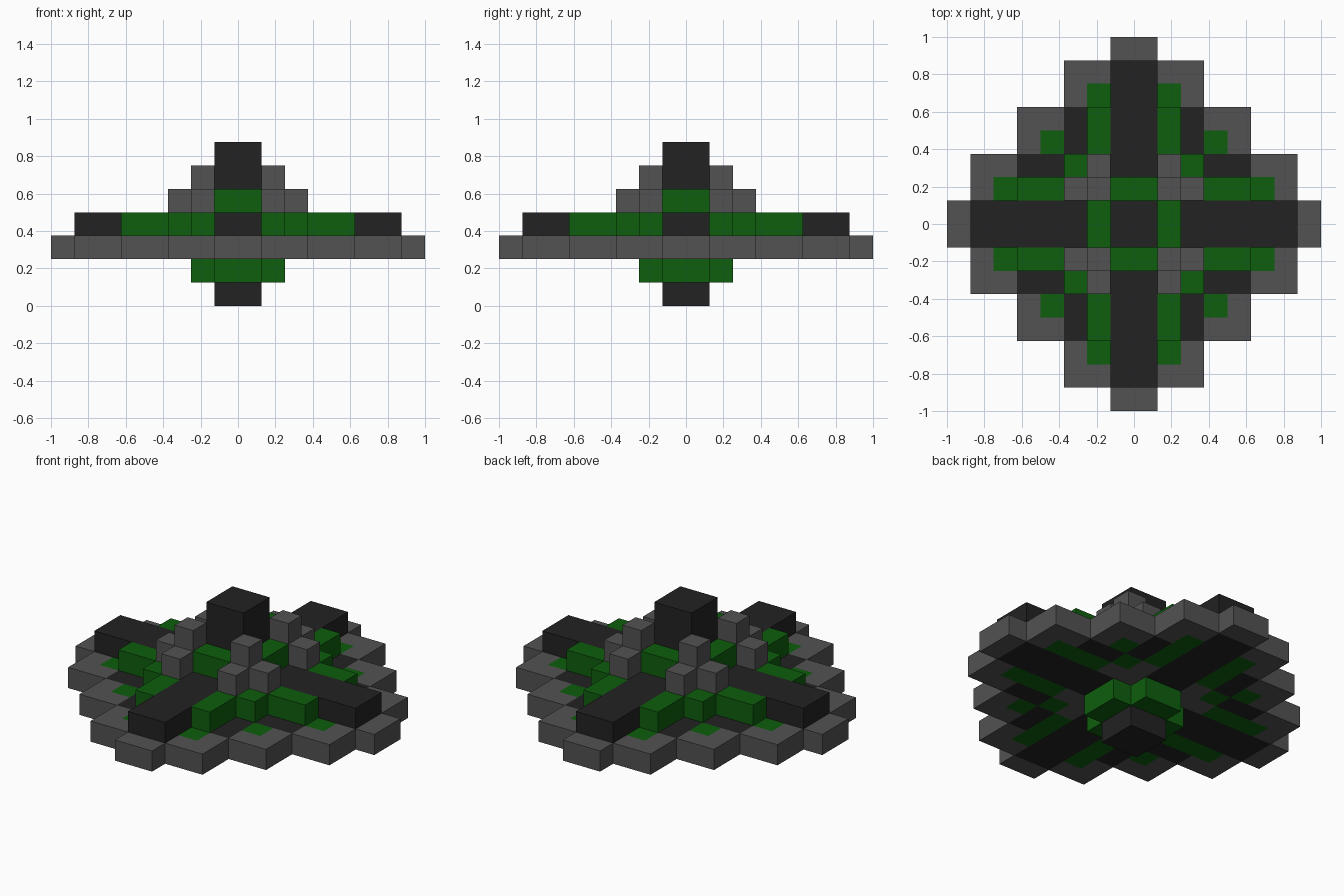
import bpy, bmesh

if "Cube" in bpy.data.objects:
    bpy.data.objects.remove(bpy.data.objects["Cube"])

U = 0.125  # one block of the model's grid


def material(name, rgb):
    m = bpy.data.materials.new(name)
    m.diffuse_color = (*rgb, 1)
    m.use_nodes = True
    m.node_tree.nodes["Principled BSDF"].inputs["Base Color"].default_value = m.diffuse_color
    return m


GREY = material("stone grey", (0.085, 0.085, 0.085))
BLACK = material("charcoal black", (0.016, 0.016, 0.016))
GREEN = material("deep green", (0.0044, 0.112, 0.0044))


def finish(name, bm, mats):
    bmesh.ops.recalc_face_normals(bm, faces=bm.faces)
    mesh = bpy.data.meshes.new(name)
    bm.to_mesh(mesh)
    bm.free()
    for m in mats:
        mesh.materials.append(m)
    bpy.context.collection.objects.link(bpy.data.objects.new(name, mesh))


def add_box(bm, x0, x1, y0, y1, z0, z1):
    verts = bmesh.ops.create_cube(bm, size=1)["verts"]
    for v in verts:
        v.co = ((x1 if v.co.x > 0 else x0) * U,
                (y1 if v.co.y > 0 else y0) * U,
                (z1 if v.co.z > 0 else z0) * U)


def part(name, mat, boxes):
    """Boxes in grid units, repeated by mirroring in x, in y and across the diagonal."""
    copies = set()
    for x0, x1, y0, y1, z0, z1 in boxes:
        for a in ((x0, x1, y0, y1), (y0, y1, x0, x1)):
            for sx in (1, -1):
                for sy in (1, -1):
                    xs = sorted((a[0] * sx, a[1] * sx))
                    ys = sorted((a[2] * sy, a[3] * sy))
                    copies.add((*xs, *ys, z0, z1))
    bm = bmesh.new()
    for c in sorted(copies):
        add_box(bm, *c)
    finish(name, bm, [mat])


# Stepped disc: one quarter of its colour plan (K black, G grey, N green)
PLAN = ["KKKKKKKG",
        "KGGNNNG",
        "KGNKKGG",
        "KNKNG",
        "KNKGG",
        "KNG",
        "KGG",
        "G"]


def cell(i, j):
    i, j = (i if i >= 0 else -1 - i), (j if j >= 0 else -1 - j)
    return PLAN[j][i] if j < 8 and i < len(PLAN[j]) else None


bm = bmesh.new()
for i in range(-8, 8):
    for j in range(-8, 8):
        c = cell(i, j)
        if not c:
            continue
        ring = [(i, j), (i + 1, j), (i + 1, j + 1), (i, j + 1)]
        quads = [[(x, y, z) for x, y in ring] for z in (2, 3)]
        # side walls only where the disc ends
        for k, (di, dj) in enumerate(((0, -1), (1, 0), (0, 1), (-1, 0))):
            if not cell(i + di, j + dj):
                p, q = ring[k], ring[(k + 1) % 4]
                quads.append([(*p, 2), (*q, 2), (*q, 3), (*p, 3)])
        for quad in quads:
            f = bm.faces.new([bm.verts.new([n * U for n in p]) for p in quad])
            f.material_index = "GKN".index(c)
bmesh.ops.remove_doubles(bm, verts=bm.verts, dist=0.001)
finish("stepped_disc", bm, [GREY, BLACK, GREEN])

# Underside
part("bottom_foot", BLACK, [(-1, 1, -1, 1, 0, 1)])
part("lower_cross", GREEN, [(-1, 1, -1, 1, 1, 2), (1, 2, -1, 1, 1, 2)])

# Raised arms and centre tower
part("arms", BLACK, [(1, 7, -1, 1, 3, 4)])
part("tower", BLACK, [(-1, 1, -1, 1, 3, 7)])

# Green trim beside the arms, in the corners and around the tower
part("arm_trim", GREEN, [(2, 5, 1, 2, 3, 4), (1, 2, 1, 2, 3, 4)])
part("corner_blocks", GREEN, [(2, 3, 2, 3, 3, 4)])
part("tower_collar", GREEN, [(1, 2, -1, 1, 4, 5)])

# Grey stepped posts at the tower corners
part("corner_posts", GREY, [(1, 2, 1, 2, 4, 6)])
part("low_posts", GREY, [(2, 3, 1, 2, 4, 5)])
